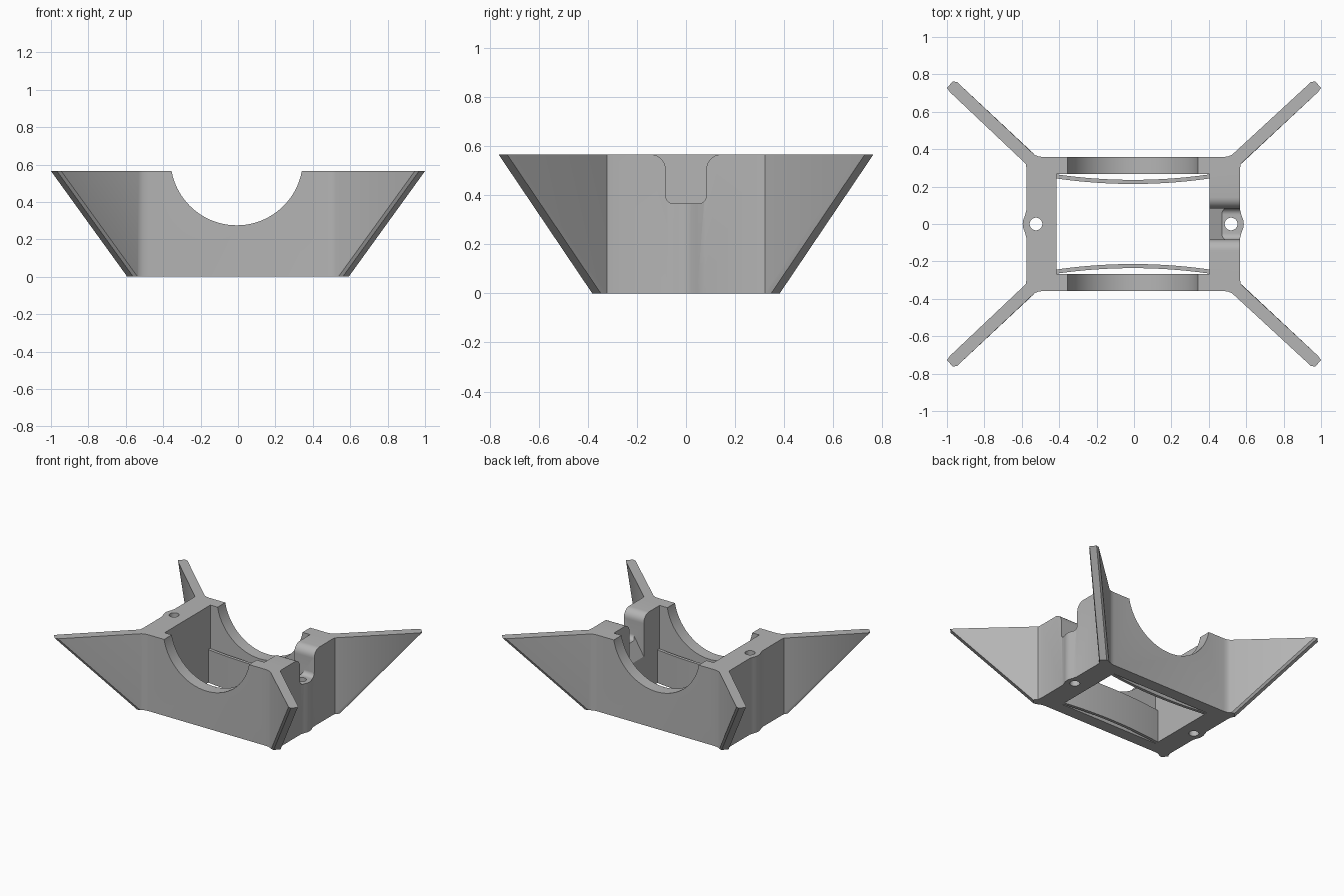
import bpy, bmesh, math
from mathutils import Vector

if "Cube" in bpy.data.objects:
    bpy.data.objects.remove(bpy.data.objects["Cube"])

H = 0.565          # overall height
CX = -0.004        # frame centre along x

grey = bpy.data.materials.new("plain grey")
grey.use_nodes = True
grey.diffuse_color = (0.46, 0.46, 0.46, 1)
grey.node_tree.nodes["Principled BSDF"].inputs["Base Color"].default_value = (0.46, 0.46, 0.46, 1)


def prism(name, lower, upper):
    """Closed solid between two matching 3D outlines."""
    bm = bmesh.new()
    a = [bm.verts.new(p) for p in lower]
    b = [bm.verts.new(p) for p in upper]
    n = len(a)
    bm.faces.new(a[::-1])
    bm.faces.new(b)
    for i in range(n):
        j = (i + 1) % n
        bm.faces.new((a[i], a[j], b[j], b[i]))
    bmesh.ops.recalc_face_normals(bm, faces=bm.faces)
    mesh = bpy.data.meshes.new(name)
    bm.to_mesh(mesh)
    bm.free()
    mesh.materials.append(grey)
    ob = bpy.data.objects.new(name, mesh)
    bpy.context.collection.objects.link(ob)
    return ob


def extrude(name, outline, axis, start, end):
    """Extrude a 2D outline along x, y or z."""
    def place(p, d):
        return {"x": (d, p[0], p[1]), "y": (p[0], d, p[1]), "z": (p[0], p[1], d)}[axis]
    return prism(name, [place(p, start) for p in outline], [place(p, end) for p in outline])


def circle(cx, cy, r, n):
    return [(cx + r * math.cos(math.tau * i / n), cy + r * math.sin(math.tau * i / n)) for i in range(n)]


def arc(cx, cy, r, a0, a1, n=8):
    angles = [math.radians(a0 + (a1 - a0) * i / n) for i in range(n + 1)]
    return [(cx + r * math.cos(a), cy + r * math.sin(a)) for a in angles]


def smooth(ob):
    bpy.ops.object.select_all(action="DESELECT")
    ob.select_set(True)
    bpy.context.view_layer.objects.active = ob
    bpy.ops.object.shade_smooth_by_angle(angle=math.radians(30))


# Frame with four corner fins: one quarter outline, mirrored twice
boss = [(0.591, 0), (0.588, 0.022), (0.579, 0.045), (0.571, 0.075)]
side_fillet = [(0.571, 0.285), (0.572, 0.305), (0.574, 0.321)]
fin_tip = [(0.985, 0.706), (1.0, 0.728), (0.968, 0.763), (0.945, 0.758)]
wall_fillet = [(0.528, 0.370), (0.505, 0.361), (0.48, 0.358)]
quarter = [(x, y, False) for x, y in boss + side_fillet]
quarter += [(x, y, True) for x, y in fin_tip]
quarter += [(x, y, False) for x, y in wall_fillet]
half = quarter + [(-x, y, t) for x, y, t in reversed(quarter)]
ring = half + [(x, -y, t) for x, y, t in reversed(half[1:-1])]


def level(z):
    # Fin tips slide inward toward the base
    k = 1 - z / H
    points = []
    for x, y, tip in ring:
        if tip:
            x -= math.copysign(0.408 * k, x)
            y -= math.copysign(0.381 * k, y)
        else:
            x += CX
        points.append(Vector((x, y, z)))
    return points


frame = prism("frame_with_fins", level(0), level(H))

# Cutters: central opening, round cradle, bolt holes, cable notch and its ramp
opening = [(-0.414, -0.268), (0.404, -0.268), (0.404, 0.268), (-0.414, 0.268)]
notch_half = arc(0.05, 0.398, 0.033, -90, 0) + arc(0.143, 0.505, 0.06, 180, 90) + [(0.143, 0.7)]
notch = notch_half + [(-y, z) for y, z in reversed(notch_half)]
ramp = [(0.47, 0.365), (0.40, 0.25), (0.38, 0.25), (0.38, 0.5), (0.552, 0.5)]
cutters = [
    extrude("opening_cutter", opening, "z", -0.2, 0.8),
    extrude("cradle_cutter", circle(-0.007, 0.629, 0.354, 96), "y", -0.5, 0.5),
    extrude("left_hole_cutter", circle(0.519, 0, 0.034, 32), "z", -0.2, 0.8),
    extrude("right_hole_cutter", circle(-0.524, 0, 0.034, 32), "z", -0.2, 0.8),
    extrude("notch_cutter", notch, "x", 0.2, 0.8),
    extrude("ramp_cutter", ramp, "y", -0.083, 0.083),
]
bpy.context.view_layer.objects.active = frame
for cutter in cutters:
    mod = frame.modifiers.new(cutter.name, "BOOLEAN")
    mod.operation = "DIFFERENCE"
    mod.solver = "EXACT"
    mod.object = cutter
    bpy.ops.object.modifier_apply(modifier=mod.name)
for cutter in cutters:
    bpy.data.objects.remove(cutter)
smooth(frame)

# Thin bowed spring strips inside the long walls
for name, s in (("back_spring_strip", 1), ("front_spring_strip", -1)):
    steps = [i / 12 - 1 for i in range(25)]
    outer = [(-0.005 + 0.414 * t, s * (0.236 + 0.03 * t * t)) for t in steps]
    inner = [(x, y - s * 0.022) for x, y in reversed(outer)]
    smooth(extrude(name, outer + inner, "z", 0, 0.245))
